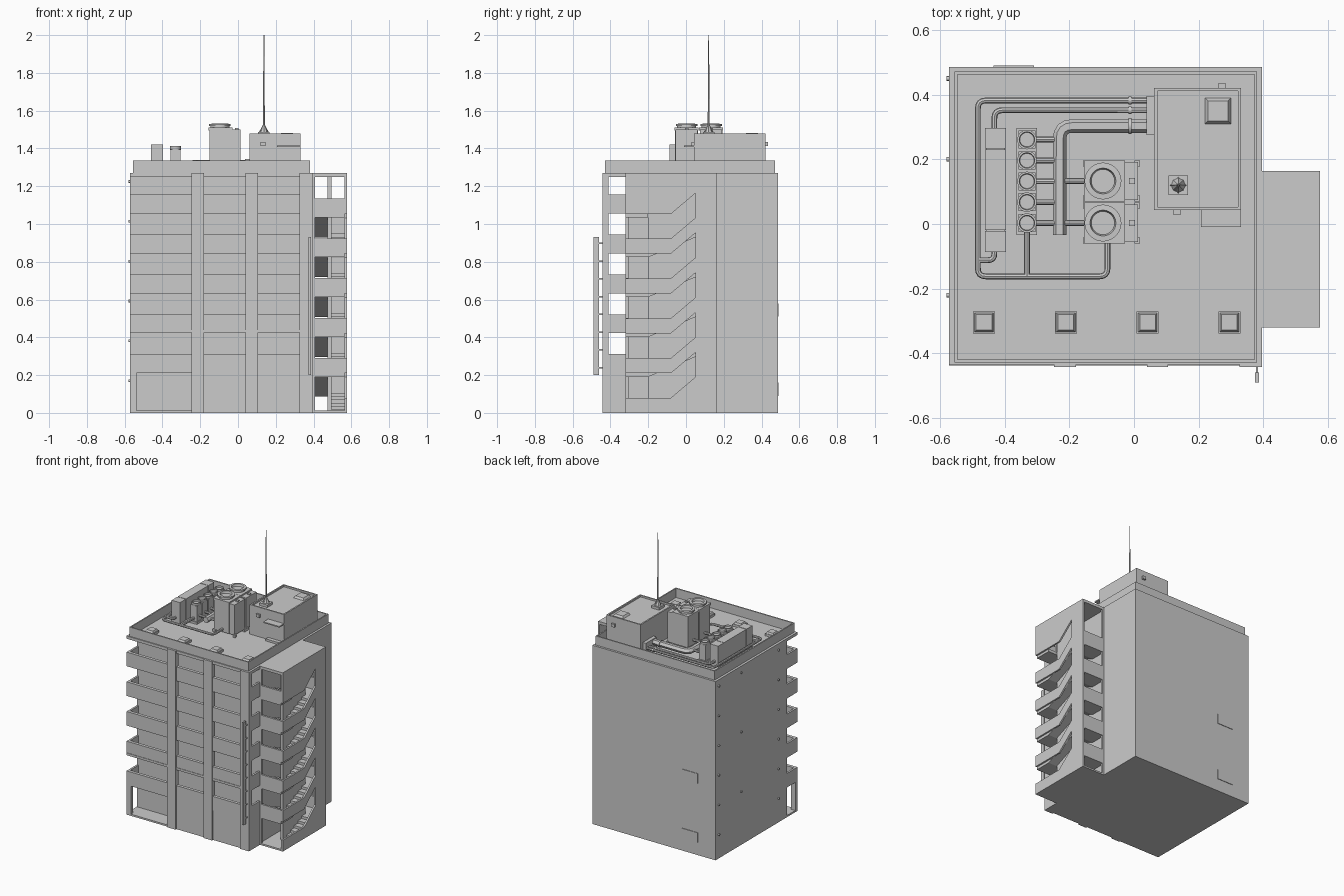
import bpy, bmesh, math
from mathutils import Vector, Matrix

if "Cube" in bpy.data.objects:
    bpy.data.objects.remove(bpy.data.objects["Cube"])


def finish(name, bm):
    bmesh.ops.recalc_face_normals(bm, faces=bm.faces)
    me = bpy.data.meshes.new(name)
    bm.to_mesh(me)
    bm.free()
    ob = bpy.data.objects.new(name, me)
    bpy.context.collection.objects.link(ob)
    return ob


def boxes(name, specs):
    """One object from boxes given as x0, x1, y0, y1, z0, z1."""
    bm = bmesh.new()
    for x0, x1, y0, y1, z0, z1 in specs:
        m = Matrix.Translation(((x0 + x1) / 2, (y0 + y1) / 2, (z0 + z1) / 2))
        bmesh.ops.create_cube(bm, size=1, matrix=m @ Matrix.Diagonal((x1 - x0, y1 - y0, z1 - z0, 1)))
    return finish(name, bm)


def prism(name, profile, x0, x1):
    """Extrude a (y, z) profile along x."""
    bm = bmesh.new()
    f = bm.faces.new([bm.verts.new((x0, y, z)) for y, z in profile])
    r = bmesh.ops.extrude_face_region(bm, geom=[f])
    bmesh.ops.translate(bm, verts=[v for v in r['geom'] if isinstance(v, bmesh.types.BMVert)], vec=(x1 - x0, 0, 0))
    return finish(name, bm)


def cone(name, x, y, z0, z1, r0, r1, seg=24, axis='Z'):
    bm = bmesh.new()
    rot = Matrix.Rotation(math.pi / 2, 4, 'Y') if axis == 'X' else Matrix()
    if seg == 4:
        rot = Matrix.Rotation(math.pi / 4, 4, 'Z')
    m = Matrix.Translation((x, y, (z0 + z1) / 2)) @ rot
    bmesh.ops.create_cone(bm, cap_ends=True, segments=seg, radius1=r0, radius2=r1, depth=z1 - z0, matrix=m)
    return smooth(finish(name, bm))


def smooth(ob):
    bpy.ops.object.select_all(action='DESELECT')
    bpy.context.view_layer.objects.active = ob
    ob.select_set(True)
    bpy.ops.object.shade_smooth_by_angle(angle=math.radians(35))
    return ob


def lathe(name, x, y, profile, seg=28):
    """Revolve a (radius, z) profile about a vertical axis."""
    bm = bmesh.new()
    vs = [bm.verts.new((x + r, y, z)) for r, z in profile]
    es = [bm.edges.new(p) for p in zip(vs, vs[1:])]
    bmesh.ops.spin(bm, geom=vs + es, cent=(x, y, 0), axis=(0, 0, 1), angle=math.tau, steps=seg)
    bmesh.ops.remove_doubles(bm, verts=bm.verts, dist=1e-5)
    return smooth(finish(name, bm))


def pipe(name, pts, r, bend=0.025, res=2):
    """Round pipe along a path with curved elbows."""
    pts = [Vector(p) for p in pts]
    path = [pts[0]]
    for a, b, c in zip(pts, pts[1:], pts[2:]):
        p, q = b + (a - b).normalized() * bend, b + (c - b).normalized() * bend
        path += [p.lerp(b, t).lerp(b.lerp(q, t), t) for t in (0, .25, .5, .75, 1)]
    path.append(pts[-1])
    cu = bpy.data.curves.new(name, 'CURVE')
    cu.dimensions, cu.bevel_depth, cu.bevel_resolution, cu.use_fill_caps = '3D', r, res, True
    sp = cu.splines.new('POLY')
    sp.points.add(len(path) - 1)
    for s, p in zip(sp.points, path):
        s.co = (*p, 1)
    ob = bpy.data.objects.new(name, cu)
    bpy.context.collection.objects.link(ob)
    bpy.ops.object.select_all(action='DESELECT')
    bpy.context.view_layer.objects.active = ob
    ob.select_set(True)
    bpy.ops.object.convert(target='MESH')
    return smooth(bpy.context.view_layer.objects.active)


def ring(x0, x1, y0, y1, z0, z1, t):
    """Four walls around a rectangle."""
    return [(x0, x1, y0, y0 + t, z0, z1), (x0, x1, y1 - t, y1, z0, z1),
            (x0, x0 + t, y0 + t, y1 - t, z0, z1), (x1 - t, x1, y0 + t, y1 - t, z0, z1)]


L, R, F, B, TOP, FL = -.572, .396, -.443, .486, 1.27, .211
WALL = -.32

# Main block, front fins and closed ground-floor bays
boxes("main_block", [(L, R, WALL, B, 0, TOP)])
boxes("front_columns", [(a, b, F, -.41, 0, TOP) for a, b in ((-.247, -.18), (.04, .105), (.326, R))])
boxes("ground_floor_front", [(-.247, R, -.432, WALL, 0, FL)])
boxes("porch", [(L, -.247, -.435, WALL, 0, .012), (L, -.537, -.435, -.41, 0, FL)])

# Balconies: slab, front rail and end rails on each floor
for k in range(1, 6):
    z = FL * k
    boxes(f"balcony_{k}", [(L, R, -.435, WALL, z, z + .018), (L, R, -.435, -.413, z, z + .1),
                           (L, L + .014, -.413, WALL, z, z + .1), (R - .014, R, -.413, WALL, z, z + .1)])
boxes("balcony_roof", [(L, R, -.435, WALL, 1.25, TOP)])
boxes("front_string_course", [(L, R, -.438, -.43, .425, .44)])

# Vertical sign board with brackets
boxes("sign_board", [(.374, .386, -.49, -.46, .2, .93)])
boxes("sign_brackets", [(.377, .383, -.462, F, .235 + .094 * i, .243 + .094 * i) for i in range(8)])

# Stair tower: outer panel bands follow the stair slope
SX, SB = .576, .164
PX = SX - .012
prism("stair_panel_base", [(WALL, 0), (.05, 0), (.05, .19), (-.08, .08), (WALL, .08)], PX, SX)
for k in range(4):
    z = FL * k
    prism(f"stair_panel_{k + 1}", [(WALL, z + .21), (-.08, z + .21), (.05, z + .32), (.05, z + .4),
                                   (-.08, z + .29), (WALL, z + .29)], PX, SX)
prism("stair_panel_top", [(WALL, 1.053), (-.08, 1.053), (.05, 1.163), (.05, TOP), (WALL, TOP)], PX, SX)
boxes("stair_panel_strip", [(PX, SX, .05, SB, 0, TOP)])
boxes("stair_roof", [(R, SX, WALL, SB, 1.25, TOP)])
boxes("stair_base", [(R, SX, WALL, SB, 0, .012)])
boxes("stair_spine", [(.475, .494, -.2, .05, 0, 1.25)])
boxes("stair_jambs", [(R, .408, WALL, WALL + .015, 0, TOP), (R, .408, SB - .015, SB, 0, TOP)])

# Stair flights, landings and landing rails
def flight(name, ya, yb, z0, x0, x1, n=6):
    pts, h = [], FL / 2
    for i in range(n):
        y = ya + (yb - ya) * i / n
        pts += [(y, z0 + h * i / n), (y, z0 + h * (i + 1) / n)]
    pts += [(yb, z0 + h), (yb, z0 + h - .02), (ya, z0 - .02 if z0 > .02 else 0)]
    if z0 < .02:
        pts[0] = (ya, .002)
    prism(name, pts, x0, x1)

for k in range(5):
    z, m = FL * k, FL * (k + .5)
    flight(f"outer_flight_{k + 1}", -.2, .05, z, .494, PX)
    flight(f"inner_flight_{k + 1}", .05, -.2, m, R, .475)
    u = z + FL
    boxes(f"floor_landing_{k + 1}", [(R, PX, WALL, -.2, u - .02, u), (R, PX, WALL, WALL + .014, u - .005, u + .08)])
    boxes(f"half_landing_{k + 1}", [(R, PX, .05, SB, m - .02, m), (R, PX, SB - .014, SB, m - .01, m + .085)])

# Roof parapet and skylights
boxes("roof_parapet", ring(-.555, .381, -.428, .471, TOP - .002, 1.335, .009))
for i in range(4):
    x = -.464 + .253 * i
    boxes(f"skylight_curb_{i + 1}", [(x - .034, x + .034, -.338, -.271, TOP, TOP + .016)])
    cone(f"skylight_{i + 1}", x, -.3045, TOP + .016, TOP + .028, .042, .034, 4)

# Penthouse with hatch, canopy, vents and mast
boxes("penthouse", [(.062, .331, .043, .421, TOP, 1.468)])
boxes("penthouse_parapet", ring(.062, .331, .043, .421, 1.46, 1.48, .01))
cone("roof_hatch", .26, .35, 1.468, 1.482, .057, .044, 4)
boxes("door_canopy", [(.207, .331, -.01, .045, 1.408, 1.416)])
boxes("door_step", [(.207, .331, .016, .045, TOP, 1.285)])
boxes("penthouse_vents", [(.12, .146, .03, .045, 1.412, 1.434), (.26, .285, .42, .434, 1.412, 1.434)])
boxes("mast_base", [(.106, .167, .09, .15, 1.468, 1.486)])
cone("mast_foot", .137, .12, 1.486, 1.525, .022, .006, 8)
cone("mast", .137, .12, 1.5, 2.0, .0055, .002, 8)
for i, (dx, dy) in enumerate(((1, 0), (-1, 0), (0, 1), (0, -1))):
    pipe(f"mast_stay_{i + 1}", [(.137 + dx * .025, .12 + dy * .025, 1.484), (.137, .12, 1.53)], .002, res=0)

# Cooling towers with fan rings
for i, y in enumerate((.133, .003)):
    n = i + 1
    boxes(f"cooling_tower_{n}", [(-.15, -.03, y - .06, y + .06, 1.285, 1.505), (-.03, .012, y - .058, y + .058, 1.285, 1.5),
                                 (-.155, -.028, y - .064, y + .064, 1.495, 1.51)])
    boxes(f"tower_feet_{n}", [(a, a + .018, b, b + .018, TOP, 1.29) for a in (-.158, .001) for b in (y - .063, y + .045)])
    boxes(f"tower_cap_{n}", [(-.015, .003, y - .009, y + .009, 1.5, 1.508)])
    lathe(f"fan_ring_{n}", -.096, y, [(.05, 1.508), (.05, 1.518), (.057, 1.52), (.057, 1.53), (.04, 1.531),
                                      (.036, 1.516), (0, 1.516)])

# Row of five chiller units with round caps
boxes("chiller_skid", [(-.363, -.3, -.034, .297, TOP, 1.285)])
ys = [.003 + .0645 * i for i in range(5)]
for i, y in enumerate(ys):
    boxes(f"chiller_{i + 1}", [(-.357, -.305, y - .028, y + .028, 1.285, 1.395)])
    lathe(f"chiller_cap_{i + 1}", -.331, y, [(.028, 1.393), (.03, 1.4), (.03, 1.412), (.024, 1.412), (.022, 1.402), (0, 1.402)])
    pipe(f"chiller_outlet_{i + 1}", [(-.31, y, 1.32), (-.225, y, 1.32)], .009)

# Long air handling unit in sections
boxes("air_handler", [(-.461, -.396, a, b, TOP, 1.42) for a, b in ((-.087, -.022), (-.018, .23), (.234, .297))]
      + [(-.457, -.4, -.08, .29, TOP, 1.415)])

# Roof ducts and pipes
Z = 1.305
boxes("duct_plenum", [(.038, .064, .276, .396, TOP, 1.345)])
pipe("main_duct", [(.045, .303, 1.32), (-.23, .303, 1.32), (-.23, -.034, 1.32)], .021, .04, 1)
for i, y in enumerate((.133, .003)):
    pipe(f"tower_inlet_{i + 1}", [(-.23, y, 1.32), (-.148, y, 1.32)], .009)
pipe("loop_pipe", [(.045, .382, Z), (-.483, .382, Z), (-.483, -.162, Z), (-.082, -.162, Z), (-.082, -.05, Z)], .009)
pipe("supply_pipe", [(.045, .352, Z), (-.432, .352, Z), (-.432, .28, Z)], .009)
pipe("return_pipe", [(-.432, -.08, Z), (-.432, -.112, Z), (-.48, -.112, Z)], .009, .02)
pipe("branch_pipe", [(-.331, -.02, Z), (-.331, -.162, Z)], .009)
for i, (y, r, z) in enumerate(((.382, .012, Z), (.352, .012, Z), (.303, .025, 1.32))):
    cone(f"pipe_collar_{i + 1}", -.012, y, z - .005, z + .005, r, r, 16, 'X')

# Wall lamps on the left side and louvres on the back
for i, y in enumerate((.45, .2, -.22)):
    for j in range(i % 2, 6, 1 + i % 2):
        cone(f"wall_vent_{i + 1}_{j + 1}", L - .003, y, .165 + FL * j, .175 + FL * j, .007, .007, 12, 'X')
boxes("back_louvres", [(-.435, -.31, B - .002, .49, z, z + .07) for z in (.09, .51)])
